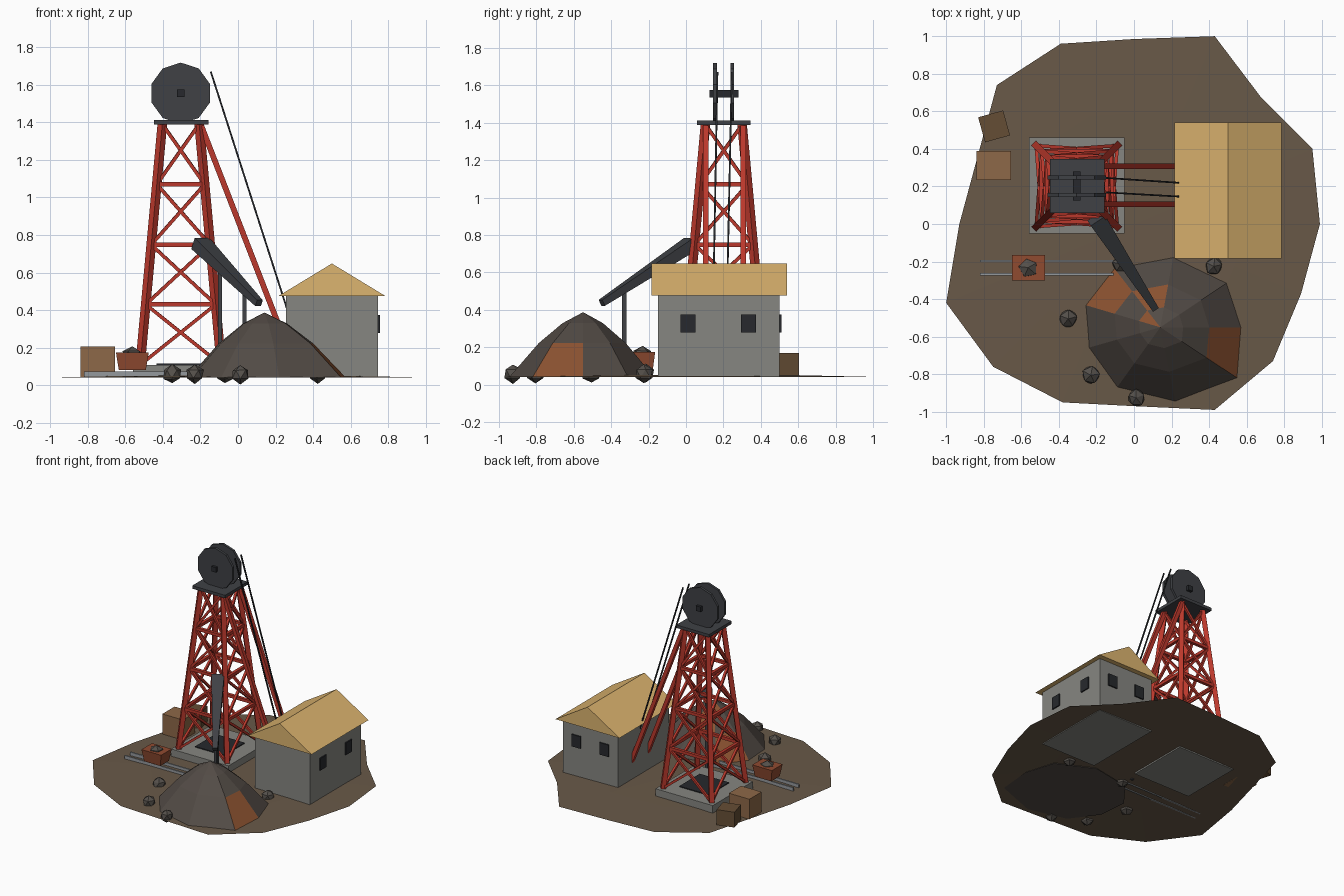
import bpy, bmesh, random
from math import radians, cos, sin, pi
from mathutils import Vector, Matrix

if "Cube" in bpy.data.objects:
    bpy.data.objects.remove(bpy.data.objects["Cube"])

random.seed(4)
mats = {}


def mat(rgb):
    if rgb not in mats:
        mats[rgb] = bpy.data.materials.new("paint")
        mats[rgb].diffuse_color = (*rgb, 1)
    return mats[rgb]


RED, STEEL, DARK = (0.50, 0.04, 0.025), (0.05, 0.053, 0.06), (0.02, 0.022, 0.026)
WALL, ROOF, DIRT = (0.24, 0.24, 0.22), (0.72, 0.46, 0.16), (0.14, 0.10, 0.065)
SPOIL, ORE, STONE = (0.085, 0.07, 0.06), (0.26, 0.085, 0.03), (0.09, 0.08, 0.07)
RAIL, RUST = (0.30, 0.32, 0.34), (0.28, 0.07, 0.03)


def finish(name, bm, *colors):
    bmesh.ops.recalc_face_normals(bm, faces=bm.faces)
    me = bpy.data.meshes.new(name)
    bm.to_mesh(me)
    bm.free()
    for c in colors:
        me.materials.append(mat(c))
    ob = bpy.data.objects.new(name, me)
    bpy.context.collection.objects.link(ob)
    return ob


def box(bm, lo, hi, rot=0):
    lo, hi = Vector(lo), Vector(hi)
    m = Matrix.Translation((lo + hi) / 2) @ Matrix.Rotation(rot, 4, 'Z') @ Matrix.Diagonal((*(hi - lo), 1))
    return bmesh.ops.create_cube(bm, size=1, matrix=m)['verts']


def beam(bm, a, b, w):
    a, b = Vector(a), Vector(b)
    d = b - a
    m = Matrix.Translation((a + b) / 2) @ d.to_track_quat('Z', 'Y').to_matrix().to_4x4() @ Matrix.Diagonal((w, w, d.length, 1))
    bmesh.ops.create_cube(bm, size=1, matrix=m)


def boxes(name, color, *spans, rot=0):
    bm = bmesh.new()
    for lo, hi in spans:
        box(bm, lo, hi, rot)
    return finish(name, bm, color)


def beams(name, color, w, pairs):
    bm = bmesh.new()
    for a, b in pairs:
        beam(bm, a, b, w)
    return finish(name, bm, color)


def rock(name, x, y, z, r):
    bm = bmesh.new()
    bmesh.ops.create_icosphere(bm, subdivisions=1, radius=r)
    for v in bm.verts:
        v.co *= random.uniform(0.88, 1.08)
    bmesh.ops.rotate(bm, verts=bm.verts, matrix=Matrix.Rotation(random.uniform(0, 3), 3, 'Z'))
    bmesh.ops.translate(bm, verts=bm.verts, vec=(x, y, z))
    finish(name, bm, STONE)


# Ground sheet, slightly domed
outline = [(.99, 0), (.95, .40), (.68, .67), (.43, 1), (0, .985), (-.39, .96), (-.73, .74), (-.93, 0),
           (-1, -.42), (-.75, -.76), (-.38, -.95), (0, -.97), (.43, -.99), (.74, -.73), (.89, -.37)]
bm = bmesh.new()
c = bm.verts.new((0, 0, .052))
inner = [bm.verts.new((x * .6, y * .6, .05)) for x, y in outline]
outer = [bm.verts.new((x, y, .041)) for x, y in outline]
for i in range(len(outline)):
    j = (i + 1) % len(outline)
    bm.faces.new((c, inner[i], inner[j]))
    bm.faces.new((inner[i], outer[i], outer[j], inner[j]))
finish("ground", bm, DIRT)

# Headframe pad and shaft opening
TX, TY = -.305, .205
boxes("tower_pad", WALL, ((-.56, -.05, .04), (-.05, .46, .108)))
boxes("shaft_opening", DARK, ((TX - .13, TY - .13, .10), (TX + .13, TY + .13, .115)))

# Tapered lattice tower
levels = [.108, .43, .748, 1.07, 1.39]


def corner(k, z):
    h = .216 - (z - .108) / (1.39 - .108) * .118
    sx, sy = [(-1, -1), (1, -1), (1, 1), (-1, 1)][k % 4]
    return (TX + sx * h, TY - .003 + sy * h, z)


beams("tower_legs", RED, .036, [(corner(k, .108), corner(k, 1.39)) for k in range(4)])
beams("tower_girts", RED, .024, [(corner(k, z), corner(k + 1, z)) for k in range(4) for z in levels[1:4]])
beams("tower_braces", RED, .018, [(corner(k + s, a), corner(k + 1 - s, b)) for k in range(4)
                                  for a, b in zip(levels, levels[1:]) for s in (0, 1)])
beams("back_stays", RED, .03, [((-.195, y, 1.38), (.31, y, .08)) for y in (.105, .307)])

# Crown platform, twin sheave wheels, axle, cables
boxes("crown_platform", STEEL, ((-.448, .058, 1.388), (-.156, .346, 1.412)))
for n, y in (("front", .155), ("back", .247)):
    bm = bmesh.new()
    bmesh.ops.create_cone(bm, cap_ends=True, segments=10, radius1=.163, radius2=.163, depth=.02,
                          matrix=Matrix.Translation((TX, y, 1.555)) @ Matrix.Rotation(pi / 2, 4, 'X') @ Matrix.Rotation(pi / 2, 4, 'Z'))
    # keep one vertex pointing straight up
    top = max(bm.verts, key=lambda v: v.co.z)
    if top.co.z < 1.715:
        bmesh.ops.rotate(bm, verts=bm.verts, cent=(TX, y, 1.555), matrix=Matrix.Rotation(pi / 10, 3, 'Y'))
    finish(n + "_sheave_wheel", bm, STEEL)
boxes("sheave_axle", DARK, ((TX - .02, .125, 1.535), (TX + .02, .28, 1.575)))
beams("hoist_cables", DARK, .009, [((-.145, .168, 1.67), (.26, .145, .41)), ((-.145, .245, 1.67), (.26, .218, .41))])

# Engine house: walls, gable roof, windows on right and back
boxes("house_walls", WALL, ((.255, -.15, .04), (.745, .5, .478)))
bm = bmesh.new()
ends = [[bm.verts.new((x, y, z)) for x, z in ((.215, .475), (.785, .475), (.5, .648))] for y in (-.185, .54)]
bm.faces.new(ends[0])
bm.faces.new(ends[1])
for i in range(3):
    j = (i + 1) % 3
    bm.faces.new((ends[0][i], ends[0][j], ends[1][j], ends[1][i]))
finish("house_roof", bm, ROOF)
boxes("house_windows", DARK,
      *[((.735, y - .04, .278), (.755, y + .04, .375)) for y in (.01, .335)],
      *[((x - .04, .49, .278), (x + .04, .51, .375)) for x in (.375, .625)])

# Spoil heap with ore patches
rim = [(.21, -.17), (.50, -.31), (.575, -.55), (.55, -.82), (.22, -.945),
       (-.09, -.87), (-.245, -.66), (-.265, -.43), (-.11, -.23)]
px, py, n = .14, -.55, len(rim)
bm = bmesh.new()
apex = bm.verts.new((px, py, .387))
rings = [[bm.verts.new((px + (x - px) * f, py + (y - py) * f, z)) for x, y in rim]
         for f, z in ((.28, .328), (.6, .222), (1, .04))]
ore = {(2, 2), (2, 7), (1, 8), (0, 7)}
for i in range(n):
    j = (i + 1) % n
    bm.faces.new((apex, rings[0][i], rings[0][j])).material_index = int((0, i) in ore)
    for r in (1, 2):
        f = bm.faces.new((rings[r - 1][i], rings[r][i], rings[r][j], rings[r - 1][j]))
        f.material_index = int((r, i) in ore)
bm.faces.new(rings[2])
finish("spoil_heap", bm, SPOIL, ORE)

# Conveyor chute, tapering towards the heap, with posts
a, b = Vector((-.2, .03, .755)), Vector((.112, -.45, .437))
d = (b - a).normalized()
side = d.cross(Vector((0, 0, 1))).normalized()
up = side.cross(d)
bm = bmesh.new()
sec = [[bm.verts.new(p + side * w * s + up * h * t) for s, t in ((-1, -1), (1, -1), (1, 1), (-1, 1))]
       for p, w, h in ((a, .047, .034), (b, .018, .018))]
bm.faces.new(sec[0])
bm.faces.new(sec[1])
for i in range(4):
    j = (i + 1) % 4
    bm.faces.new((sec[0][i], sec[0][j], sec[1][j], sec[1][i]))
finish("conveyor", bm, STEEL)
beams("conveyor_posts", STEEL, .022, [((-.095, -.135, .045), (-.095, -.135, .645)), ((.035, -.33, .045), (.035, -.33, .51))])

# Rails and ore cart
boxes("rails", RAIL, *[((-.82, y - .006, .045), (-.11, y + .006, .072)) for y in (-.197, -.268)])
bm = bmesh.new()
for v in box(bm, (-.65, -.3, .08), (-.475, -.165, .175)):
    if v.co.z < .1:
        v.co.x = -.5625 + (v.co.x + .5625) * .82
        v.co.y = -.2325 + (v.co.y + .2325) * .82
finish("ore_cart", bm, RUST)
rock("cart_load", -.563, -.232, .155, .056)

# Crates
boxes("large_crate", (.27, .14, .065), ((-.838, .235, .045), (-.655, .39, .207)))
boxes("small_crate", (.13, .075, .035), ((-.814, .451, .045), (-.676, .589, .168)), rot=radians(15.5))

# Loose rocks
for i, (x, y) in enumerate([(-.35, -.505), (-.23, -.805), (.012, -.925), (.425, -.225), (-.07, -.215)]):
    rock("rock_%d" % (i + 1), x, y, .058, .052)

for m in bpy.data.materials:
    if m.users and not m.is_grease_pencil:
        m.use_nodes = True
        m.node_tree.nodes["Principled BSDF"].inputs["Base Color"].default_value = m.diffuse_color
